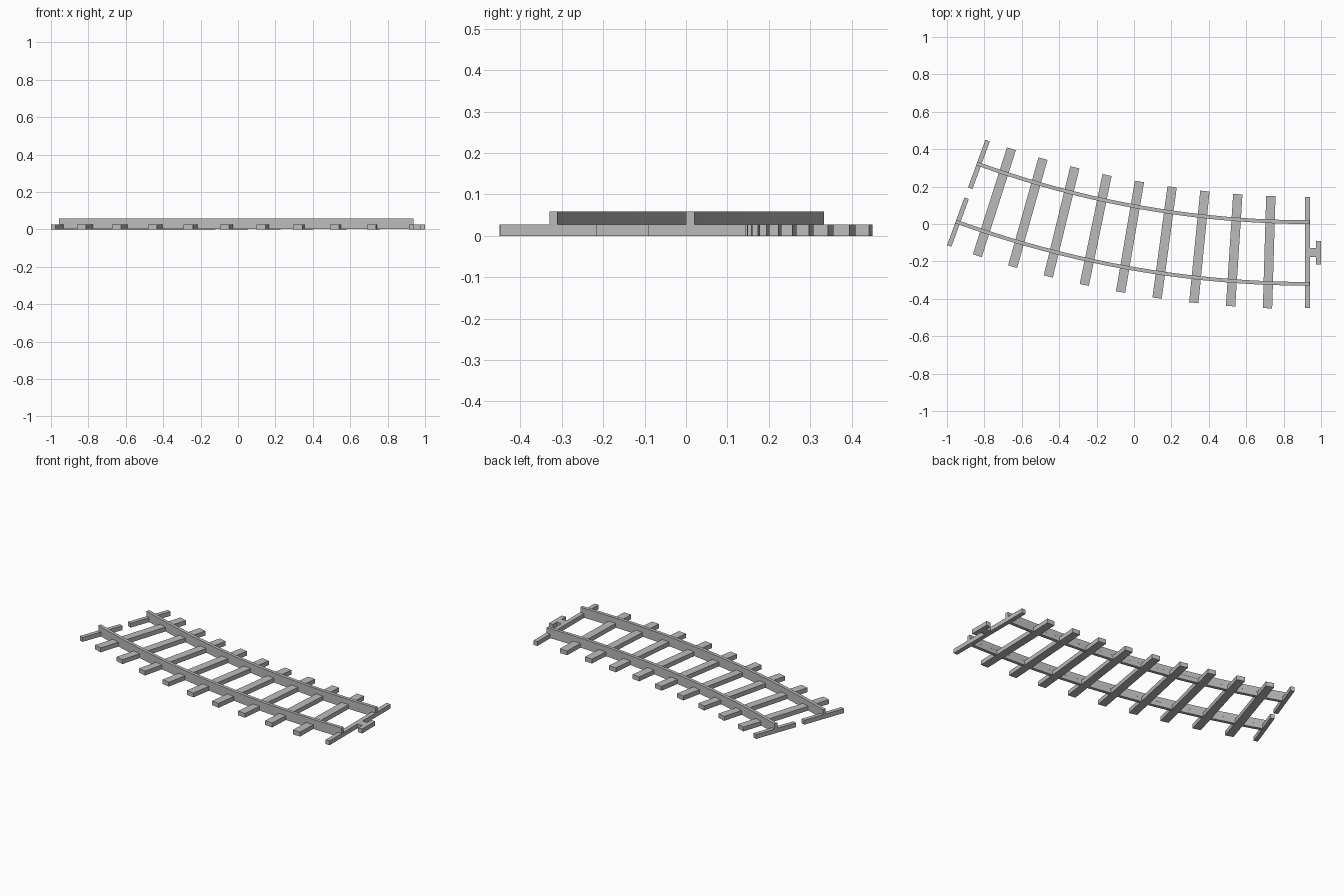
import bpy
import math

if "Cube" in bpy.data.objects:
    bpy.data.objects.remove(bpy.data.objects["Cube"])

# Track layout: a 20 degree arc seen from above
X0, YC = 0.938, 5.21          # arc starts at x = X0, arc centre is (X0, YC)
R_MID, GAUGE = 5.365, 0.33
ARC = math.radians(20)
TIE_H, RAIL_TOP = 0.027, 0.059

grey = bpy.data.materials.new("grey")
grey.diffuse_color = (0.5, 0.5, 0.5, 1)
grey.use_nodes = True
grey.node_tree.nodes["Principled BSDF"].inputs["Base Color"].default_value = grey.diffuse_color


def make_mesh(name, verts, faces):
    me = bpy.data.meshes.new(name)
    me.from_pydata(verts, [], faces)
    me.materials.append(grey)
    ob = bpy.data.objects.new(name, me)
    bpy.context.collection.objects.link(ob)
    return ob


def on_arc(r, a):
    return X0 - r * math.sin(a), YC - r * math.cos(a)


def block(name, origin, angle, x0, x1, y0, y1):
    """Flat block on the ground, turned about its origin."""
    verts = [(x, y, z) for z in (0, TIE_H)
             for x, y in ((x0, y0), (x1, y0), (x1, y1), (x0, y1))]
    faces = [(3, 2, 1, 0), (4, 5, 6, 7)]
    faces += [(i, (i + 1) % 4, (i + 1) % 4 + 4, i + 4) for i in range(4)]
    ob = make_mesh(name, verts, faces)
    ob.location = (*origin, 0)
    ob.rotation_euler.z = angle
    return ob


def curved_bar(name, r, width, z0, z1, steps=20):
    """Rectangular section swept along the arc."""
    h = width / 2
    verts, faces = [], []
    for i in range(steps + 1):
        a = ARC * i / steps
        for rr, z in ((r - h, z0), (r + h, z0), (r + h, z1), (r - h, z1)):
            verts.append((*on_arc(rr, a), z))
    for i in range(steps):
        for k in range(4):
            p, q = 4 * i + k, 4 * i + (k + 1) % 4
            faces.append((p, q, q + 4, p + 4))
    n = 4 * steps
    faces += [(3, 2, 1, 0), (n, n + 1, n + 2, n + 3)]
    return make_mesh(name, verts, faces)


# Two rails, each with a foot that fills the gaps between the ties
for side, r in (("inner", R_MID - GAUGE / 2), ("outer", R_MID + GAUGE / 2)):
    curved_bar(side + "_rail", r, 0.02, TIE_H, RAIL_TOP)
    curved_bar(side + "_rail_foot", r, 0.0196, 0.0008, TIE_H)

# Nine cross ties
for k in range(9):
    block(f"tie_{k + 1}", on_arc(R_MID, math.radians(2.3 + 2 * k)),
          -math.radians(1.7 + 2 * k), -0.025, 0.025, -0.3, 0.3)

# Straight end bar with its T-shaped coupling
start = on_arc(R_MID, 0)
block("end_bar", start, 0, -0.025, 0.002, -0.295, 0.3)
block("coupling_neck", start, 0, 0.002, 0.034, -0.022, 0.026)
block("coupling_head", start, 0, 0.034, 0.062, -0.062, 0.064)

# Split end bar with a slot for the next coupling
end = on_arc(R_MID, ARC)
block("split_end_bar_inner", end, -ARC, 0, 0.025, 0.028, 0.3)
block("split_end_bar_outer", end, -ARC, 0, 0.025, -0.3, -0.028)
